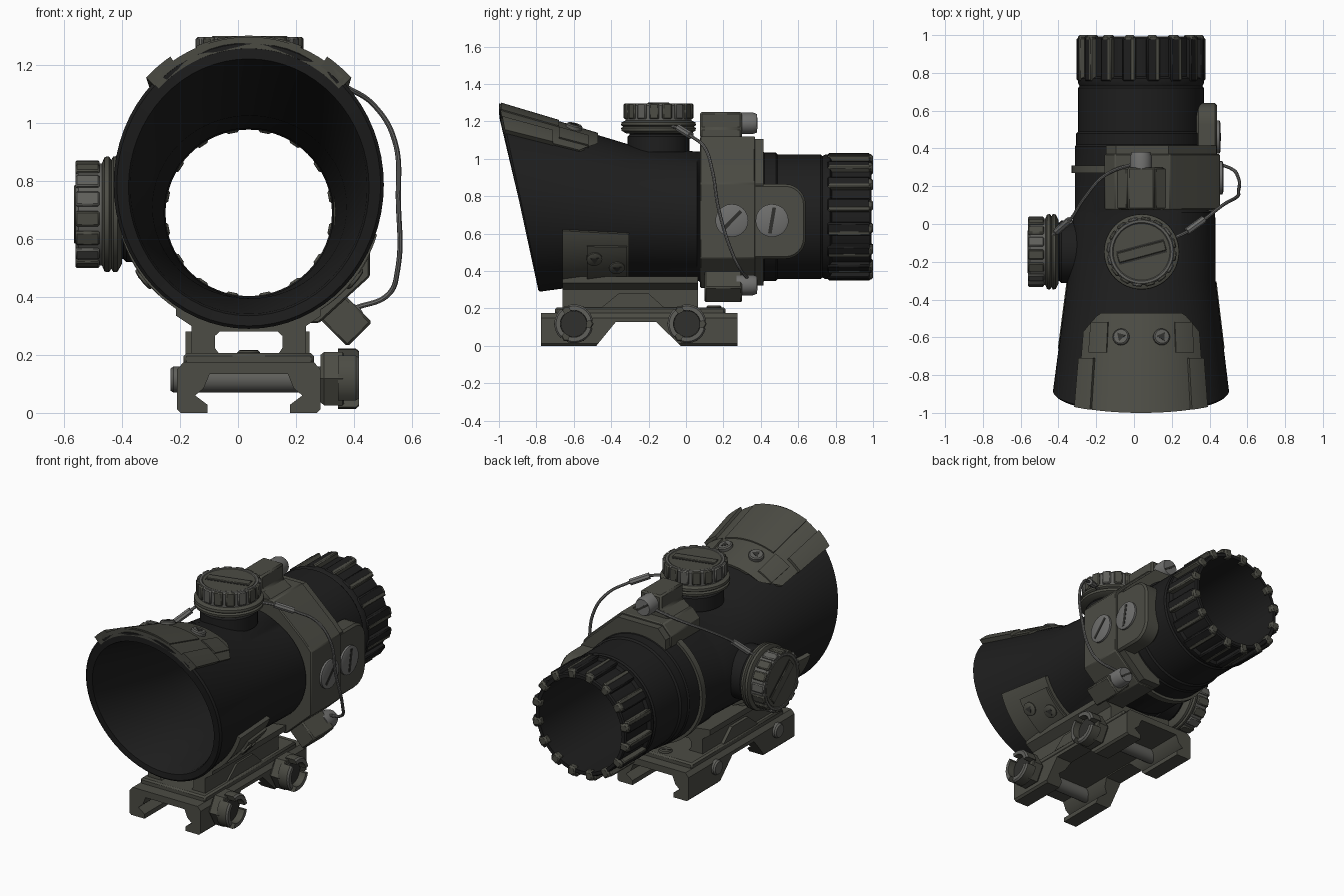
import bpy, bmesh, math
from mathutils import Matrix, Vector

if "Cube" in bpy.data.objects:
    bpy.data.objects.remove(bpy.data.objects["Cube"])

CX, CZ = 0.037, 0.69          # optical axis of the rear tube


def material(name, r, g, b):
    m = bpy.data.materials.new(name)
    m.diffuse_color = (r, g, b, 1)
    m.use_nodes = True
    m.node_tree.nodes["Principled BSDF"].inputs["Base Color"].default_value = m.diffuse_color
    return m


BLACK = material("matte black", 0.013, 0.013, 0.013)
OLIVE = material("olive grey", 0.072, 0.072, 0.058)
WORN = material("worn grey", 0.115, 0.115, 0.105)
STEEL = material("steel grey", 0.16, 0.16, 0.155)
DARK = material("dark recess", 0.03, 0.03, 0.027)


# ---- helpers ----
def skin(name, rings, mat, closed=False, bevel=0):
    """Bridge equal-length point rings; cap the ends or close the chain."""
    bm = bmesh.new()
    vs = [[bm.verts.new(p) for p in r] for r in rings]
    n = len(rings[0])
    for i in range(len(vs) if closed else len(vs) - 1):
        a, b = vs[i], vs[(i + 1) % len(vs)]
        for j in range(n):
            k = (j + 1) % n
            bm.faces.new((a[j], a[k], b[k], b[j]))
    if not closed:
        bm.faces.new(vs[0])
        bm.faces.new(vs[-1][::-1])
    bmesh.ops.recalc_face_normals(bm, faces=bm.faces)
    me = bpy.data.meshes.new(name)
    bm.to_mesh(me)
    bm.free()
    me.materials.append(mat)
    ob = bpy.data.objects.new(name, me)
    bpy.context.collection.objects.link(ob)
    if bevel:
        m = ob.modifiers.new("bevel", 'BEVEL')
        m.width, m.segments, m.limit_method = bevel, 1, 'ANGLE'
    return ob


def frame(origin, direction):
    q = Vector(direction).to_track_quat('Z', 'Y')
    return Matrix.Translation(origin) @ q.to_matrix().to_4x4()


def rod(name, M, profile, mat, n=32):
    """Lathe (height, radius) pairs round the local z axis."""
    return skin(name, [[M @ Vector((r * math.cos(t * math.tau / n), r * math.sin(t * math.tau / n), h))
                        for t in range(n)] for h, r in profile], mat)


def box(name, M, lo, hi, mat, bevel=0):
    return skin(name, [[M @ Vector((x, y, z)) for x, y in
                        ((lo[0], lo[1]), (hi[0], lo[1]), (hi[0], hi[1]), (lo[0], hi[1]))]
                       for z in (lo[2], hi[2])], mat, bevel=bevel)


def prism_y(name, pts, y0, y1, mat, bevel=0):
    return skin(name, [[(x, y, z) for x, z in pts] for y in (y0, y1)], mat, bevel=bevel)


def prism_x(name, pts, x0, x1, mat, bevel=0):
    return skin(name, [[(x, y, z) for y, z in pts] for x in (x0, x1)], mat, bevel=bevel)


def screw(name, origin, direction, r, h, turn=0.6, mat=STEEL, socket=False):
    M = frame(origin, direction) @ Matrix.Rotation(turn, 4, 'Z')
    rod(name, M, [(-0.03, r), (h * 0.7, r), (h, r * 0.85)], mat, 24)
    if socket:
        rod(name + "_socket", M, [(h - 0.005, r * 0.62), (h + 0.002, r * 0.62)], DARK, 3)
    else:
        box(name + "_slot", M, (-r * 0.8, -r * 0.11, h - 0.005), (r * 0.8, r * 0.11, h + 0.002), DARK)


def ellipse(y, cx, cz, rx, rz, shear=0, n=64):
    return [(cx + rx * math.cos(a), y - shear * math.sin(a), cz + rz * math.sin(a))
            for a in (i * math.tau / n for i in range(n))]


def tube(y, r):
    return ellipse(y, CX, CZ, r, r)


I = Matrix.Identity(4)

# ---- hollow main body: slanted bell, waist, rear tube ----
skin("main_body", [
    ellipse(-0.885, 0.037, 0.787, 0.466, 0.497, 0.105),
    ellipse(-0.3, 0.04, 0.715, 0.392, 0.36),
    ellipse(0.06, 0.055, 0.695, 0.375, 0.343), tube(0.075, 0.35), tube(0.41, 0.35),
    tube(0.42, 0.343), tube(0.48, 0.343), tube(0.49, 0.333), tube(0.72, 0.333),
    tube(0.73, 0.325), tube(0.745, 0.333), tube(0.77, 0.333), tube(0.78, 0.314), tube(0.985, 0.314),
    tube(0.993, 0.307), tube(0.993, 0.287), tube(0.3, 0.292),
    ellipse(-0.3, 0.04, 0.71, 0.335, 0.315),
    ellipse(-0.875, 0.037, 0.778, 0.408, 0.436, 0.1),
    ellipse(-0.893, 0.037, 0.778, 0.415, 0.443, 0.105),
    ellipse(-0.895, 0.037, 0.787, 0.455, 0.487, 0.105)], BLACK, closed=True)

# ---- eyepiece grip ribs with worn rear ends ----
for i in range(16):
    M = Matrix.Translation((CX, 0, CZ)) @ Matrix.Rotation((i + 0.5) * math.tau / 16, 4, 'Y')
    box(f"eyepiece_rib_{i}", M, (-0.034, 0.755, 0.3), (0.034, 0.985, 0.339), BLACK, 0.008)
    box(f"eyepiece_rib_edge_{i}", M, (0.008, 0.76, 0.3), (0.036, 0.985, 0.341), OLIVE, 0.006)
    box(f"eyepiece_rib_end_{i}", M, (-0.026, 0.955, 0.28), (0.026, 1.0, 0.338), OLIVE, 0.01)


# ---- plates that follow the bell surface ----
def surf(y, a, off):
    s, c = math.sin(a), math.cos(a)
    yf = -0.895 - 0.105 * s
    y = max(y, yf)
    t = (y - yf) / (-0.3 - yf)
    mix = lambda p, q: p + (q - p) * t
    return (mix(0.037, 0.04) + (mix(0.466, 0.392) + off) * c, y,
            mix(0.787, 0.715) + (mix(0.497, 0.36) + off) * s)


def shell(name, a0, a1, y0, y1, off, mat, depth=0.04, n=24, chamfer=0):
    angs = [math.radians(a0 + (a1 - a0) * i / n) for i in range(n + 1)]
    mid = math.radians((a0 + a1) / 2)
    half = abs(angs[-1] - mid)
    rings = []
    for k in range(7):
        def yy(a):
            end = y1 - chamfer * max(0, abs(a - mid) / half - 0.7) / 0.3
            start = max(y0, -0.895 - 0.105 * math.sin(a))
            return start + (end - start) * k / 6
        rings.append([surf(yy(a), a, off) for a in angs] +
                     [surf(yy(a), a, off - depth) for a in reversed(angs)])
    return skin(name, rings, mat)


shell("top_shield", 45, 135, -1.0, -0.47, 0.013, OLIVE, chamfer=0.1)
shell("top_shield_panel", 68, 112, -0.99, -0.68, 0.02, OLIVE, 0.02)
for s in (-1, 1):
    shell(f"top_shield_pad_{s}", 90 + s * 33, 90 + s * 45.5, -1.0, -0.71, 0.03, OLIVE, n=6)
    shell(f"top_shield_edge_{s}", 90 + s * 24, 90 + s * 38, -0.68, -0.52, 0.022, OLIVE, n=6)
    screw(f"top_shield_screw_{s}", surf(-0.6, math.radians(90 - s * 14), 0.012),
          (s * 0.2, 0.25, 1), 0.044, 0.022, mat=WORN, socket=True)
    # side wings with a raised screw panel
    a = -90 + s * 44
    shell(f"side_panel_{s}", a - 18, a + 18, -0.53, -0.315, 0.04, OLIVE, 0.03, 10)
    for y, b in ((-0.49, 52), (-0.37, 43)):
        ang = math.radians(-90 + s * b)
        screw(f"side_screw_{s}_{b}", surf(y, ang, 0.038), (math.cos(ang), 0.1, math.sin(ang)),
              0.042, 0.013, mat=OLIVE, socket=True)
shell("lower_cradle", -162, -18, -0.66, -0.305, 0.025, OLIVE, 0.045, 48)


# ---- adjustment turrets ----
def turret(name, origin, direction, turn):
    M = frame(origin, direction) @ Matrix.Rotation(turn, 4, 'Z')
    rod(name + "_neck", M, [(0.036, 0.165), (0.12, 0.165), (0.13, 0.155), (0.17, 0.155)], BLACK, 48)
    rod(name + "_flange", M, [(0.135, 0.17), (0.15, 0.198), (0.165, 0.2), (0.172, 0.188),
                              (0.18, 0.2), (0.195, 0.198), (0.205, 0.175)], OLIVE, 48)
    rod(name + "_cap", M, [(0.2, 0.176), (0.285, 0.176), (0.296, 0.168), (0.296, 0.155),
                           (0.291, 0.15)], WORN, 48)
    rod(name + "_cap_face", M, [(0.28, 0.15), (0.294, 0.15)], OLIVE, 48)
    for i in range(16):
        R = M @ Matrix.Rotation(i * math.tau / 16, 4, 'Z')
        box(f"{name}_rib_{i}", R, (0.165, -0.026, 0.212), (0.185, 0.026, 0.296),
            WORN if i % 3 == 0 else OLIVE, 0.006)
    for e in (-0.032, 0.032):
        box(f"{name}_grip_line_{e}", M, (-0.13, e - 0.005, 0.28), (0.13, e + 0.005, 0.296), DARK)
    box(name + "_grip_bar", M, (-0.13, -0.027, 0.28), (0.13, 0.027, 0.3), OLIVE, 0.004)


turret("elevation_turret", (0.04, -0.147, 1.0), (0, 0, 1), math.radians(15))
turret("windage_turret", (-0.265, -0.147, 0.685), (-1, 0, 0), math.radians(40))

# ---- clamp saddle on the right of the waist, thin band on the left ----
arc = [(CX + 0.338 * math.cos(t), CZ + 0.338 * math.sin(t))
       for t in (math.radians(-70 + 193 * i / 24) for i in range(25))]
outer = [(-0.155, 1.0), (-0.155, 1.06), (-0.1, 1.12), (0.19, 1.12), (0.40, 0.93),
         (0.455, 0.87), (0.455, 0.47), (0.28, 0.31), (0.15, 0.31)]
prism_y("clamp_saddle", outer + arc, 0.075, 0.37, OLIVE, 0.006)
prism_y("clamp_saddle_lip", [(x * 0.96, 0.69 + (z - 0.69) * 0.97) for x, z in outer] + arc, 0.36, 0.415, OLIVE)
skin("clamp_band", [tube(0.27, 0.34), tube(0.27, 0.367), tube(0.31, 0.367), tube(0.31, 0.34)],
     OLIVE, closed=True)
prism_y("upper_cable_block", [(-0.1, 1.11), (-0.035, 1.16), (-0.035, 1.25), (0.11, 1.25),
                              (0.11, 1.16), (0.18, 1.11)], 0.075, 0.3, OLIVE, 0.01)
M = frame((0.37, 0.1, 0.32), (0, 1, 0)) @ Matrix.Rotation(math.radians(45), 4, 'Z')
box("lower_cable_block", M, (-0.07, -0.06, 0), (0.07, 0.06, 0.2), OLIVE, 0.008)
screw("upper_cable_screw", (0.037, 0.3, 1.19), (0, 1, 0), 0.058, 0.08)
screw("lower_cable_screw", (0.38, 0.3, 0.325), (0, 1, 0), 0.055, 0.08)

# side cover with rounded rear end and two large screws
end = [(0.53 + 0.11 * math.cos(t), z + 0.11 * math.sin(t))
       for z, t0 in ((0.575, -90), (0.755, 0))
       for t in (math.radians(t0 + 15 * i) for i in range(7))]
prism_x("side_cover", [(0.2, 0.465)] + end + [(0.2, 0.865)], 0.33, 0.44, OLIVE, 0.012)
screw("side_cover_screw_front", (0.455, 0.245, 0.67), (1, 0, 0), 0.088, 0.018, 0.8)
screw("side_cover_screw_rear", (0.44, 0.46, 0.67), (1, 0, 0), 0.088, 0.018, 1.4)


# ---- retaining cables ----
def cable(name, pts, r, mat):
    cu = bpy.data.curves.new(name, 'CURVE')
    cu.dimensions, cu.bevel_depth, cu.bevel_resolution, cu.use_fill_caps = '3D', r, 2, True
    sp = cu.splines.new('BEZIER')
    sp.bezier_points.add(len(pts) - 1)
    for b, p in zip(sp.bezier_points, pts):
        b.co, b.handle_left_type, b.handle_right_type = p, 'AUTO', 'AUTO'
    tmp = bpy.data.objects.new(name, cu)
    me = bpy.data.meshes.new_from_object(tmp)
    bpy.data.objects.remove(tmp)
    me.materials.clear()
    me.materials.append(mat)
    bpy.context.collection.objects.link(bpy.data.objects.new(name, me))


cable("right_cable", [(0.2, -0.08, 1.175), (0.3, -0.03, 1.16), (0.38, 0.03, 1.12), (0.47, 0.1, 1.06),
                      (0.54, 0.14, 0.94), (0.553, 0.175, 0.73), (0.55, 0.25, 0.49),
                      (0.52, 0.29, 0.41), (0.4, 0.33, 0.36)], 0.009, STEEL)
cable("left_cable", [(0.04, 0.33, 1.18), (-0.15, 0.26, 1.11), (-0.26, 0.14, 1.03),
                     (-0.34, 0.02, 0.94), (-0.43, -0.06, 0.85)], 0.009, STEEL)
cable("right_ferrule", [(0.28, -0.04, 1.165), (0.37, 0.025, 1.125)], 0.02, STEEL)
cable("left_ferrule", [(-0.34, 0.02, 0.94), (-0.41, -0.04, 0.87)], 0.02, STEEL)

# ---- pedestal with a lengthwise slot ----
for s in (-1, 1):
    prism_y(f"pedestal_wall_{s}", [(CX + s * x, z) for x, z in
            ((0.1, 0.2), (0.198, 0.2), (0.198, 0.3), (0.25, 0.335), (0.25, 0.37), (0.1, 0.35),
             (0.1, 0.28), (0.117, 0.265), (0.117, 0.225))], -0.66, 0.065, OLIVE)
    x = CX + s * 0.198
    prism_x(f"pedestal_rib_{s}", [(-0.47, 0.19), (-0.36, 0.28), (-0.2, 0.28), (-0.1, 0.19)],
            x - 0.02, x + 0.012, OLIVE)
box("pedestal_roof", I, (CX - 0.12, -0.66, 0.28), (CX + 0.12, 0.065, 0.345), OLIVE)
box("pedestal_base", I, (CX - 0.225, -0.7, 0.165), (CX + 0.225, 0.21, 0.206), OLIVE, 0.01)

# ---- rail clamp with dovetail groove and arched middle ----
half = [(0.135, 0.134), (0.155, 0.085), (0.185, 0.06), (0.142, 0.028), (0.142, 0), (0.235, 0),
        (0.247, 0.012), (0.247, 0.15), (0.225, 0.175)]
rail = prism_y("rail_clamp", [(CX + x, z) for x, z in half] + [(CX - x, z) for x, z in half[::-1]],
               -0.775, 0.275, OLIVE)
cutter = prism_x("arch_cutter", [(-0.496, -0.02), (-0.375, 0.128), (-0.16, 0.128), (-0.008, -0.02)],
                 -1, 1, OLIVE)
cutter.hide_render = True
mod = rail.modifiers.new("arch", 'BOOLEAN')
mod.object, mod.operation, mod.solver = cutter, 'DIFFERENCE', 'EXACT'
bpy.context.view_layer.update()
rail.data = bpy.data.meshes.new_from_object(rail.evaluated_get(bpy.context.evaluated_depsgraph_get()))
rail.modifiers.clear()
bpy.data.objects.remove(cutter)
screw("rail_rear_screw", (CX, 0.15, 0.195), (0, 0, 1), 0.04, 0.02, 0.4, OLIVE)

# ---- cross bolts and castle nuts ----
for k, y in enumerate((-0.6, 0.005)):
    M = frame((0.285, y, 0.118), (1, 0, 0))
    rod(f"cross_bolt_{k}", frame((-0.233, y, 0.115), (1, 0, 0)),
        [(0, 0.038), (0.01, 0.045), (0.55, 0.045)], WORN, 16)
    rod(f"nut_body_{k}", M, [(0, 0.095), (0.012, 0.106), (0.075, 0.106), (0.08, 0.1)], OLIVE, 6)
    rod(f"nut_core_{k}", M, [(0.07, 0.07), (0.09, 0.07)], DARK, 24)
    for i in range(3):
        angs = [math.radians(120 * i + 12 * j + 10) for j in range(9)]
        tooth = skin(f"nut_tooth_{k}_{i}", [[M @ Vector((r * math.cos(a), r * math.sin(a), h)) for r, h in
                     ((0.07, 0.06), (0.104, 0.06), (0.104, 0.122), (0.095, 0.132), (0.072, 0.132))]
                     for a in angs], OLIVE)
        tooth.data.materials.append(WORN)          # worn outward faces
        for f in tooth.data.polygons:
            f.material_index = int(f.normal.x > 0.5)

# ---- smooth shading with crisp edges ----
bpy.ops.object.select_all(action='DESELECT')
for ob in bpy.context.scene.objects:
    ob.select_set(True)
    bpy.context.view_layer.objects.active = ob
bpy.ops.object.shade_smooth_by_angle(angle=math.radians(32))
